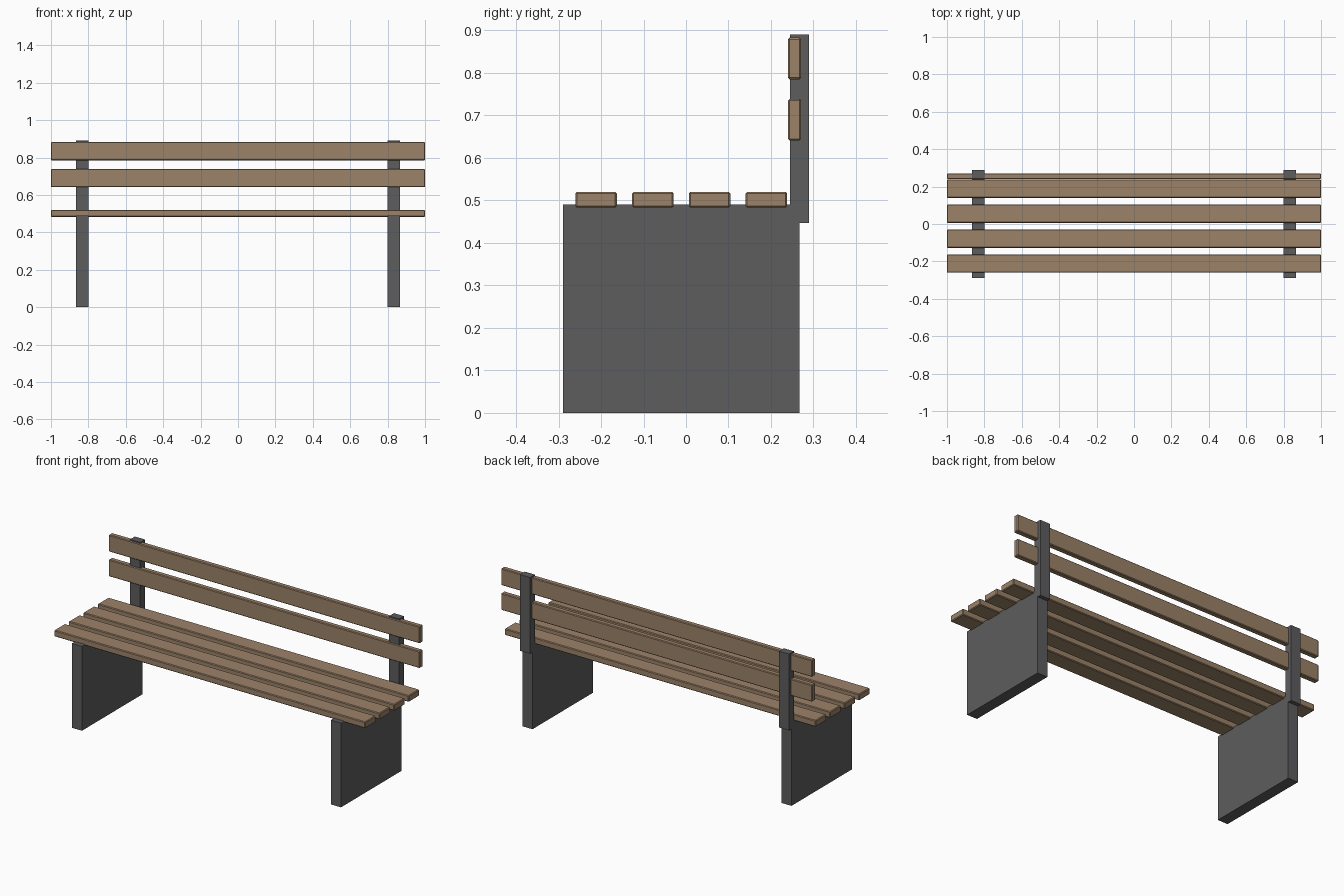
import bpy

if "Cube" in bpy.data.objects:
    bpy.data.objects.remove(bpy.data.objects["Cube"])


def material(name, rgb):
    m = bpy.data.materials.new(name)
    m.diffuse_color = (*rgb, 1.0)
    m.use_nodes = True
    m.node_tree.nodes["Principled BSDF"].inputs["Base Color"].default_value = m.diffuse_color
    return m


wood = material("brown wood", (0.33, 0.223, 0.14))
grey = material("dark grey metal", (0.109, 0.109, 0.114))


def box(name, lo, hi, mat, bevel=0.0):
    """Box between two corners, with an optional small chamfer."""
    mid = [(a + b) / 2 for a, b in zip(lo, hi)]
    bpy.ops.mesh.primitive_cube_add(size=1, location=mid)
    ob = bpy.context.object
    ob.name = name
    ob.scale = [b - a for a, b in zip(lo, hi)]
    bpy.ops.object.transform_apply(location=False, rotation=False, scale=True)
    ob.data.materials.append(mat)
    if bevel:
        mod = ob.modifiers.new("soft edges", 'BEVEL')
        mod.width = bevel
        mod.segments = 1
    return ob


# Side panels and backrest posts, left and right
for side, x0, x1 in (("left", -0.865, -0.80), ("right", 0.80, 0.865)):
    box(side + "_leg_panel", (x0, -0.29, 0), (x1, 0.267, 0.49), grey)
    box(side + "_back_post", (x0, 0.245, 0.447), (x1, 0.289, 0.89), grey)

# Four seat slats
for i in range(4):
    y = -0.2115 + i * 0.1335
    box(f"seat_slat_{i + 1}", (-1, y - 0.049, 0.483), (1, y + 0.049, 0.52), wood, 0.004)

# Two backrest slats
for i, z in enumerate((0.69, 0.834)):
    box(f"back_slat_{i + 1}", (-1, 0.24, z - 0.049), (1, 0.271, z + 0.049), wood, 0.004)
